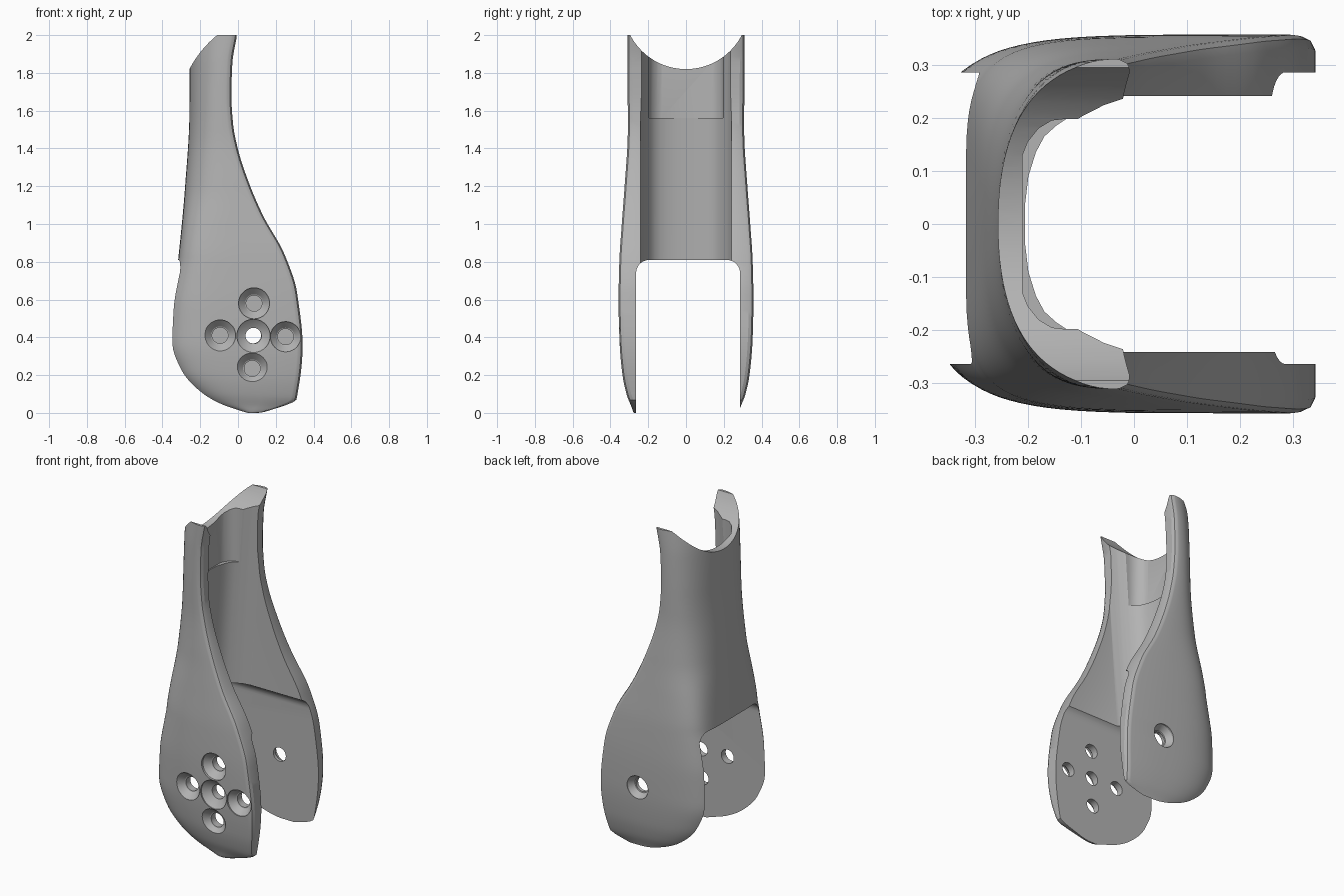
import bpy, bmesh, math
from mathutils import Matrix

cube = bpy.data.objects.get("Cube")
if cube:
    bpy.data.objects.remove(cube, do_unlink=True)

gray = bpy.data.materials.new("plain gray")
gray.use_nodes = True
gray.diffuse_color = (0.45, 0.45, 0.45, 1)
gray.node_tree.nodes["Principled BSDF"].inputs["Base Color"].default_value = (0.45, 0.45, 0.45, 1)


def smooth(keys, z):
    """Monotone smooth curve through (z, value) keys, eased by sqrt(z)."""
    s = math.sqrt(max(z, 0))
    X = [math.sqrt(k[0]) for k in keys]
    Y = [k[1] for k in keys]
    if s <= X[0]:
        return Y[0]
    if s >= X[-1]:
        return Y[-1]
    d = [(Y[i + 1] - Y[i]) / (X[i + 1] - X[i]) for i in range(len(X) - 1)]
    m = [d[0]] + [2 * a * b / (a + b) if a * b > 0 else 0 for a, b in zip(d, d[1:])] + [d[-1]]
    i = max(j for j in range(len(X) - 1) if X[j] <= s)
    h = X[i + 1] - X[i]
    t = (s - X[i]) / h
    return ((1 + 2 * t) * (1 - t) ** 2 * Y[i] + t * (1 - t) ** 2 * h * m[i]
            + t * t * (3 - 2 * t) * Y[i + 1] + t * t * (t - 1) * h * m[i + 1])


def loft(name, loops):
    """Closed solid through a list of equally long point loops."""
    bm = bmesh.new()
    rings = [[bm.verts.new(p) for p in loop] for loop in loops]
    n = len(rings[0])
    for a, b in zip(rings, rings[1:]):
        for i in range(n):
            j = (i + 1) % n
            bm.faces.new((a[i], a[j], b[j], b[i]))
    bm.faces.new(rings[0][::-1])
    bm.faces.new(rings[-1])
    bmesh.ops.recalc_face_normals(bm, faces=bm.faces)
    me = bpy.data.meshes.new(name)
    bm.to_mesh(me)
    bm.free()
    ob = bpy.data.objects.new(name, me)
    bpy.context.collection.objects.link(ob)
    me.materials.append(gray)
    return ob


def circle(r, u, w, y, n=40):
    return [(u + r * math.cos(2 * math.pi * i / n), y, w + r * math.sin(2 * math.pi * i / n)) for i in range(n)]


def cut(body, tool):
    tool.hide_render = True
    mod = body.modifiers.new("cut", 'BOOLEAN')
    mod.operation, mod.solver, mod.object = 'DIFFERENCE', 'EXACT', tool
    bpy.context.view_layer.objects.active = body
    bpy.ops.object.modifier_apply(modifier=mod.name)
    bpy.data.objects.remove(tool, do_unlink=True)


# Outline curves over height
FRONT = [(0, .10), (.02, .19), (.05, .275), (.067, .308), (.1, .315), (.36, .342), (.64, .312), (.84, .246),
         (1.05, .13), (1.22, .057), (1.395, 0), (1.53, -.026), (1.68, -.035), (1.85, -.03), (2, -.005)]
PLATE_BACK = [(0, .06), (.005, .035), (.02, -.01), (.04, -.07), (.115, -.2), (.23, -.3), (.375, -.347),
              (.55, -.34), (.81, -.295)]
WEB_BACK = [(.8, -.318), (1.2, -.28), (1.6, -.257), (2, -.256)]
WIDTH = [(0, .274), (.03, .288), (.1, .315), (.2, .336), (.4, .353), (.6, .357), (.8, .353), (1.0, .34),
         (1.2, .325), (1.5, .308), (2, .311)]
SQUARENESS = [(0, 5), (.4, 5), (.81, 5.5), (1.2, 3.2), (1.6, 2.4), (2, 2.1)]


def section(z):
    xf, w, n = smooth(FRONT, z), smooth(WIDTH, z), smooth(SQUARENESS, z)
    xc = xf - .03
    if z < .8:
        reach = (1 - (.265 / w) ** n) ** (1 / n)
        xb = xc - max(xc - smooth(PLATE_BACK, z), .01) / reach
    else:
        xb = smooth(WEB_BACK, z)
    half = []
    for i in range(1, 25):
        t = math.pi / 2 * i / 24
        half.append((xc - (xc - xb) * max(math.cos(t), 0) ** (2 / n), w * math.sin(t) ** (2 / n)))
    half += [(xf - .022, w - .001), (xf - .008, w - .008), (xf, w - .025)]
    pts = [(xb, 0)] + half + [(x, -y) for x, y in reversed(half)]
    return [(x, y, z) for x, y in pts]


# Outer body
levels = [.4 * (i / 24) ** 2 for i in range(24)] + [.4 + 1.6 * i / 56 for i in range(57)]
body = loft("forked_shell", [section(z) for z in levels])

# Long inner channel, leaning slightly with the back wall
def channel(z):
    back = -.205 + .067 * (z - 1.56)
    half = [(back, .04), (back + .006, .09), (back + .02, .135), (back + .036, .165), (back + .058, .185),
            (back + .085, .203), (back + .125, .224), (back + .175, .241), (.6, .241)]
    return [(x, y, z) for x, y in half] + [(x, -y, z) for x, y in reversed(half)]

cut(body, loft("channel_cutter", [channel(.7), channel(2.1)]))

# Shallow squared recess near the top of the channel
half = [(-.21, .13), (-.2, .155), (-.18, .18), (-.155, .195), (-.13, .198), (.0, .198)]
ring = half + [(x, -y) for x, y in reversed(half)]
cut(body, loft("recess_cutter", [[(x, y, z) for x, y in ring] for z in (1.56, 2.1)]))

# Wide pocket between the two lower plates, rounded at its top corners
R, Y0, Y1, TOP = .07, -.264, .286, .81
prof = [(Y0, -.1), (Y1, -.1)]
for cy, a0 in ((Y1 - R, 0), (Y0 + R, 90)):
    for i in range(11):
        a = math.radians(a0 + 9 * i)
        prof.append((cy + R * math.cos(a), TOP - R + R * math.sin(a)))
cut(body, loft("pocket_cutter", [[(x, y, z) for y, z in prof] for x in (-.7, .7)]))

# Saddle-shaped top end
saddle = [(.332 * math.cos(2 * math.pi * i / 96), 2.152 + .332 * math.sin(2 * math.pi * i / 96)) for i in range(96)]
cut(body, loft("saddle_cutter", [[(x, y, z) for y, z in saddle] for x in (-.7, .7)]))

# Countersunk screw holes: five in the front plate, one in the rear plate
HOLES = [(.082, .408, -1, .088), (.085, .58, -1, .082), (-.095, .41, -1, .082),
         (.252, .403, -1, .08), (.075, .235, -1, .082), (.08, .41, 1, .07)]
for x, z, side, r in HOLES:
    steps = [(r, .45), (r, .343), (.048, .308), (.042, .306), (.042, .2)]
    cut(body, loft("hole_cutter", [circle(q, x, z, side * y) for q, y in steps]))

bpy.ops.object.select_all(action='DESELECT')
body.select_set(True)
bpy.context.view_layer.objects.active = body
bpy.ops.object.shade_smooth_by_angle(angle=math.radians(25))
